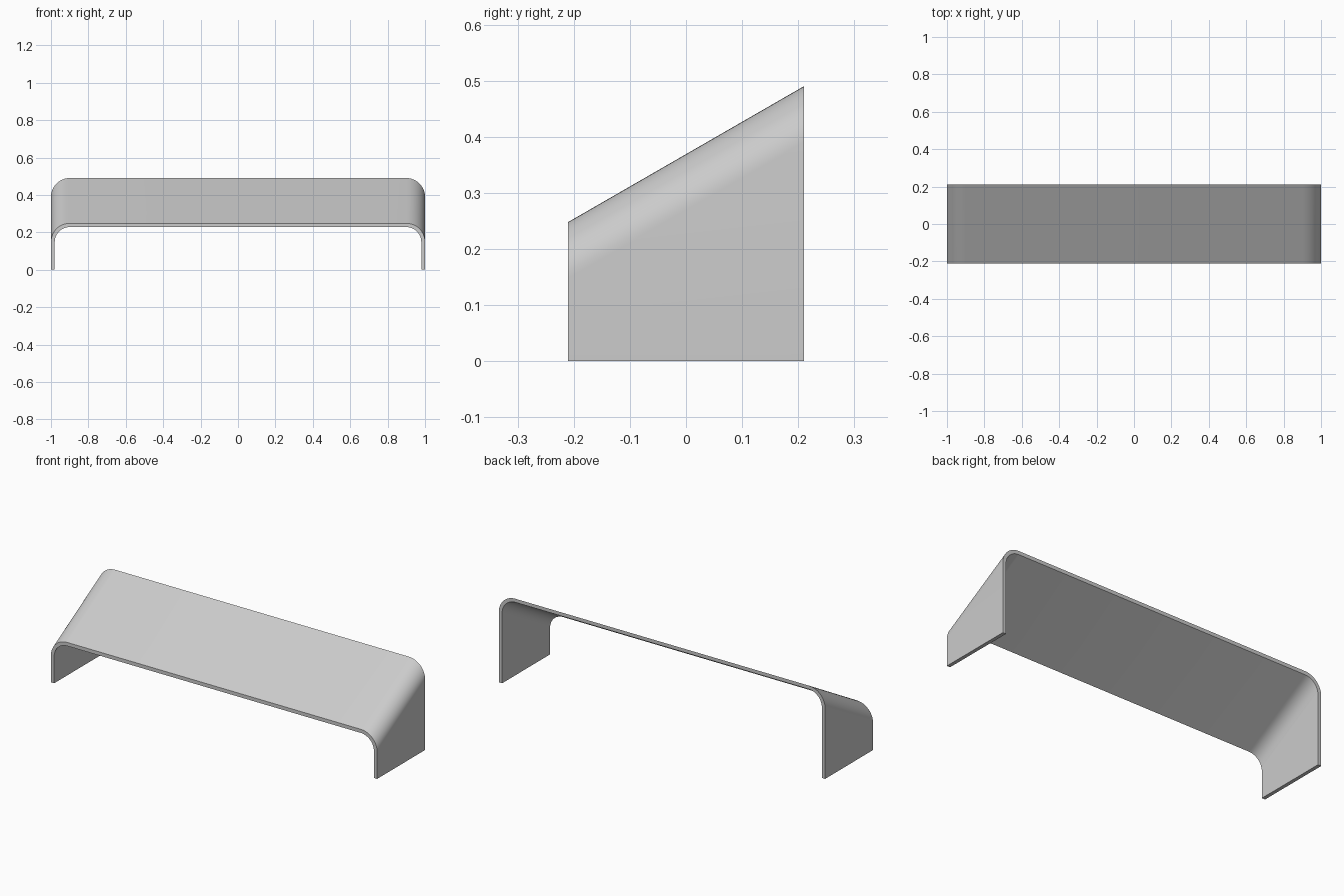
import bpy, bmesh
from math import cos, sin, pi

cube = bpy.data.objects.get("Cube")
if cube:
    bpy.data.objects.remove(cube)

HALF_DEPTH = 0.21
FRONT_TOP, BACK_TOP = 0.248, 0.49
THICK, RADIUS, STEPS = 0.02, 0.1, 12

grey = bpy.data.materials.new("light grey")
grey.use_nodes = True
colour = (0.6, 0.6, 0.6, 1)
grey.diffuse_color = colour
grey.node_tree.nodes["Principled BSDF"].inputs["Base Color"].default_value = colour


def arch(top, inset):
    """Open arch outline from the right foot over the top to the left foot."""
    r = RADIUS - inset
    cx, cz = 1 - RADIUS, top - RADIUS
    half = [(1 - inset, 0)]
    for i in range(STEPS + 1):
        a = pi / 2 * i / STEPS
        half.append((cx + r * cos(a), cz + r * sin(a)))
    return [(-x, z) for x, z in half] + half[::-1]


# Bent sheet: outer and inner arches at the front and the taller back
bm = bmesh.new()
rails = []
for y, top, inset in ((-HALF_DEPTH, FRONT_TOP, 0), (HALF_DEPTH, BACK_TOP, 0),
                      (HALF_DEPTH, BACK_TOP, THICK), (-HALF_DEPTH, FRONT_TOP, THICK)):
    rails.append([bm.verts.new((x, y, z)) for x, z in arch(top, inset)])

# Skin the four rails along the arch and close the feet
for k in range(4):
    a, b = rails[k], rails[(k + 1) % 4]
    for i in range(len(a) - 1):
        bm.faces.new((a[i], a[i + 1], b[i + 1], b[i]))
for end in (0, -1):
    bm.faces.new([rail[end] for rail in rails])
bmesh.ops.recalc_face_normals(bm, faces=bm.faces)

mesh = bpy.data.meshes.new("sloped_riser")
bm.to_mesh(mesh)
bm.free()
mesh.materials.append(grey)
riser = bpy.data.objects.new("sloped_riser", mesh)
bpy.context.collection.objects.link(riser)

# Smooth bends with crisp sheet edges
bpy.ops.object.select_all(action="DESELECT")
riser.select_set(True)
bpy.context.view_layer.objects.active = riser
bpy.ops.object.shade_smooth_by_angle(angle=pi / 6)
